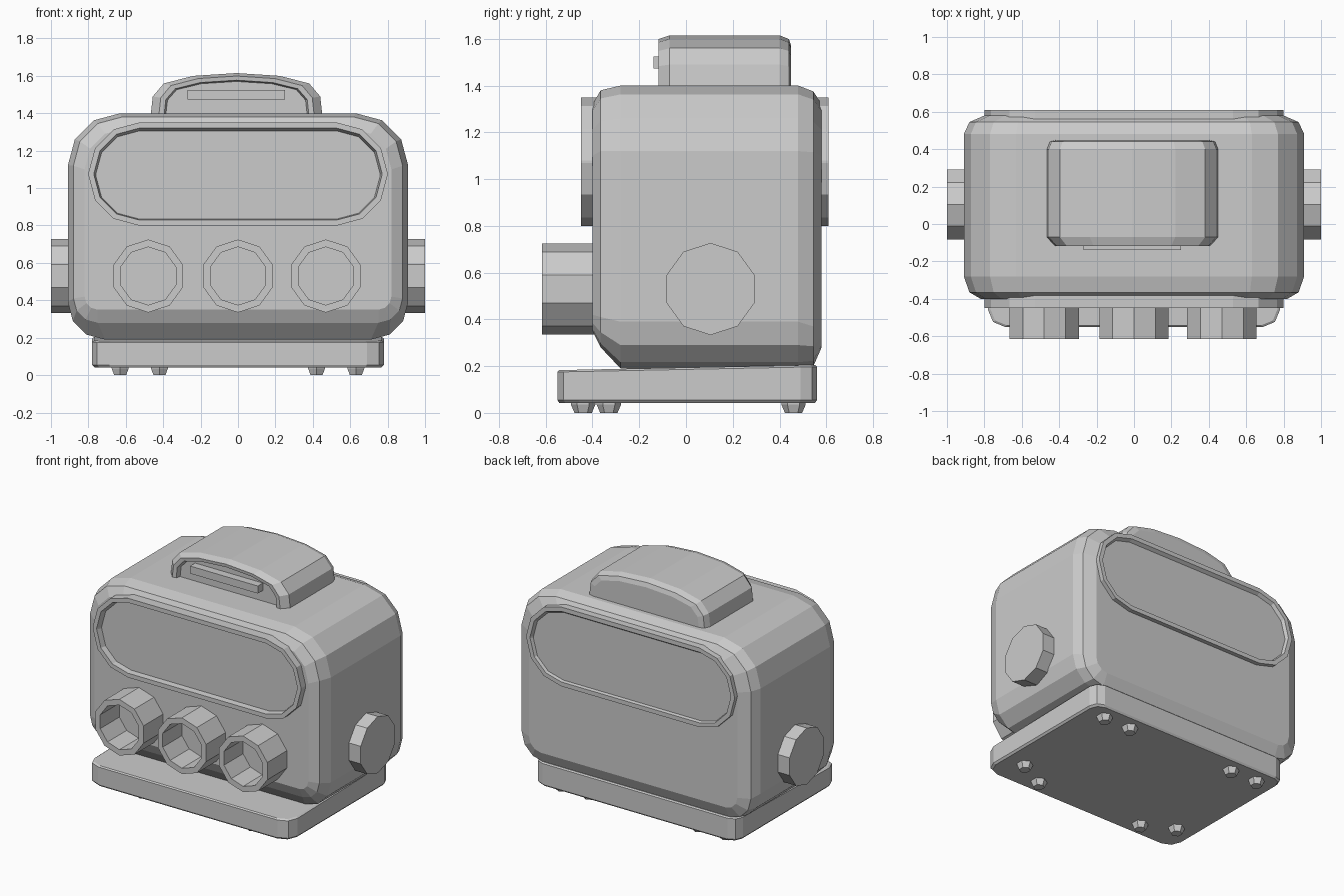
import bpy, bmesh, math

if "Cube" in bpy.data.objects:
    bpy.data.objects.remove(bpy.data.objects["Cube"])

grey = bpy.data.materials.new("plain_grey")
grey.diffuse_color = (0.6, 0.6, 0.6, 1)
grey.use_nodes = True
grey.node_tree.nodes["Principled BSDF"].inputs["Base Color"].default_value = grey.diffuse_color


def loft(name, rings):
    """Bridge equal-length rings of 3D points and cap both ends."""
    bm = bmesh.new()
    loops = [[bm.verts.new(p) for p in r] for r in rings]
    n = len(loops[0])
    for a, b in zip(loops, loops[1:]):
        for i in range(n):
            j = (i + 1) % n
            bm.faces.new((a[i], a[j], b[j], b[i]))
    bm.faces.new(loops[0])
    bm.faces.new(loops[-1])
    bmesh.ops.recalc_face_normals(bm, faces=bm.faces)
    me = bpy.data.meshes.new(name)
    bm.to_mesh(me)
    bm.free()
    me.materials.append(grey)
    ob = bpy.data.objects.new(name, me)
    bpy.context.collection.objects.link(ob)
    return ob


def rounded(hw, lo, hi, r_top, r_bot, n=3):
    """Rounded rectangle outline, half width hw, from lo to hi."""
    pts = []
    for sx, top, a0 in ((1, 1, 0), (-1, 1, 90), (-1, 0, 180), (1, 0, 270)):
        r = r_top if top else r_bot
        cx, cz = sx * (hw - r), (hi - r if top else lo + r)
        for k in range(n + 1):
            a = math.radians(a0 + 90 * k / n)
            pts.append((cx + r * math.cos(a), cz + r * math.sin(a)))
    return pts


def at_y(pts, y):
    return [(x, y, z) for x, z in pts]


def circle(r, n, phase=0.0):
    return [(r * math.sin(phase + 2 * math.pi * i / n),
             r * math.cos(phase + 2 * math.pi * i / n)) for i in range(n)]


# Main housing, lofted front to back
loft("housing", [at_y(rounded(hw, lo, hi, rt, rb), y) for y, hw, lo, hi, rt, rb in (
    (-0.40, 0.82, 0.35, 1.32, 0.22, 0.07),
    (-0.365, 0.88, 0.28, 1.38, 0.26, 0.13),
    (-0.28, 0.91, 0.19, 1.40, 0.28, 0.20),
    (0.48, 0.91, 0.19, 1.40, 0.28, 0.20),
    (0.545, 0.88, 0.20, 1.375, 0.26, 0.17),
    (0.58, 0.80, 0.28, 1.32, 0.22, 0.09))])


# Pill-shaped window frames with recessed panes
def window(name, back, front, floor):
    outer = rounded(0.80, 0.80, 1.35, 0.27, 0.27)
    inner = rounded(0.77, 0.83, 1.32, 0.24, 0.24)
    pane = rounded(0.76, 0.835, 1.305, 0.23, 0.23)
    loft(name, [at_y(outer, back), at_y(outer, front),
                at_y(inner, front), at_y(pane, floor)])


window("front_window", -0.34, -0.45, -0.41)
window("back_window", 0.52, 0.61, 0.588)

# Three hollow front tubes
for i, cx in enumerate((-0.48, 0.0, 0.47)):
    loft(f"front_tube_{i + 1}",
         [[(cx + x, y, 0.53 + z) for x, z in circle(r, 10)]
          for r, y in ((0.195, -0.34), (0.195, -0.615),
                       (0.155, -0.615), (0.155, -0.405))])

# Solid knobs on both sides
for side, s in (("left", -1), ("right", 1)):
    loft(f"{side}_knob", [[(s * x, 0.105 + y, 0.53 + z) for y, z in circle(0.197, 10)]
                          for x in (0.85, 1.0)])

# Arched top cap with recessed front
half = [(0.46, 0.0), (0.45, 0.09), (0.39, 0.16), (0.23, 0.20)]
arch = half + [(0, 0.215)] + [(-x, z) for x, z in reversed(half)]
loft("top_cap", [[(x * sx - 0.008, y, 1.39 + (z + 0.01) * sz) for x, z in arch]
                 for y, sx, sz in (
    (-0.085, 0.82, 0.80),
    (-0.115, 0.84, 0.83),
    (-0.118, 0.90, 0.93),
    (-0.07, 0.995, 1.0),
    (0.40, 0.995, 1.0),
    (0.44, 0.96, 0.93),
    (0.45, 0.88, 0.80))])

# Slim bar on the cap front
loft("cap_bar", [[(x - 0.01, y, z) for x, z in
                  ((-0.26, 1.473), (0.26, 1.473), (0.26, 1.525), (-0.26, 1.525))]
                 for y in (-0.075, -0.14)])

# Base plate, its top rising slightly to the back
plan = rounded(0.78, -0.55, 0.56, 0.07, 0.09, 2)
loft("base_plate", [
    [(x * 0.985, y * 0.985, 0.042) for x, y in plan],
    [(x, y, 0.055) for x, y in plan],
    [(x, y, 0.175 + 0.02 * (y + 0.55)) for x, y in plan],
    [(x * 0.985, y * 0.985, 0.183 + 0.02 * (y + 0.55)) for x, y in plan]])

# Small tapered feet, mirrored in x
spots = ((0.63, -0.33), (0.42, -0.44), (0.63, 0.46), (0.42, 0.46))
for i, (fx, fy) in enumerate(spots):
    for side, s in (("left", -1), ("right", 1)):
        loft(f"{side}_foot_{i + 1}",
             [[(s * fx + x, fy + y, z) for x, y in circle(r, 6)]
              for r, z in ((0.037, 0.0), (0.052, 0.035), (0.052, 0.05))])
